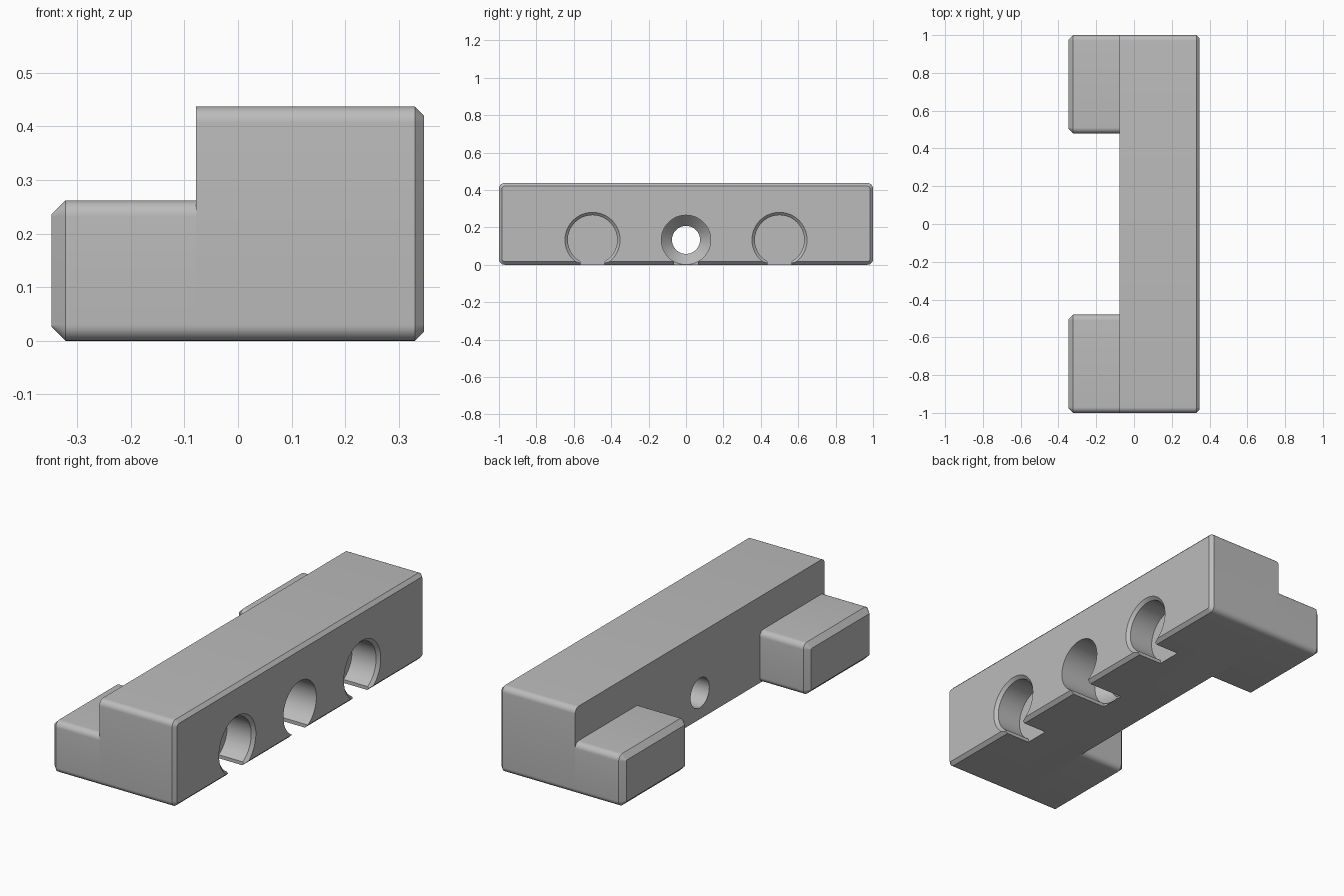
import bpy, bmesh, math

cube = bpy.data.objects.get("Cube")
if cube:
    bpy.data.objects.remove(cube, do_unlink=True)

grey = bpy.data.materials.new("plain grey")
grey.use_nodes = True
COLOUR = (0.5, 0.5, 0.5, 1)
grey.diffuse_color = COLOUR
grey.node_tree.nodes["Principled BSDF"].inputs["Base Color"].default_value = COLOUR

AXIS_Z = 0.133   # height of the hole centres
FACE_X = 0.347   # drilled face of the bar


def loft(name, rings):
    """Skin a list of point rings into a closed solid."""
    bm = bmesh.new()
    rows = [[bm.verts.new(p) for p in ring] for ring in rings]
    n = len(rows[0])
    for a, b in zip(rows, rows[1:]):
        for i in range(n):
            j = (i + 1) % n
            bm.faces.new((a[i], a[j], b[j], b[i]))
    bm.faces.new(rows[0])
    bm.faces.new(rows[-1])
    bmesh.ops.recalc_face_normals(bm, faces=bm.faces)
    mesh = bpy.data.meshes.new(name)
    bm.to_mesh(mesh)
    bm.free()
    mesh.materials.append(grey)
    obj = bpy.data.objects.new(name, mesh)
    bpy.context.collection.objects.link(obj)
    return obj


def rounded_rect(x, y0, y1, z0, z1, r, inset=0, steps=8):
    """Rounded rectangle across x; the inset shrinks it evenly."""
    pts = []
    corners = ((y1 - r, z1 - r), (y0 + r, z1 - r), (y0 + r, z0 + r), (y1 - r, z0 + r))
    for k, (cy, cz) in enumerate(corners):
        for s in range(steps + 1):
            a = math.pi / 2 * (k + s / steps)
            pts.append((x, cy + (r - inset) * math.cos(a), cz + (r - inset) * math.sin(a)))
    return pts


def block(name, x_joint, x_end, size, r, chamfer):
    """Rounded block along x with a chamfered far end."""
    side = math.copysign(chamfer, x_end - x_joint)
    return loft(name, [rounded_rect(x_joint, *size, r),
                       rounded_rect(x_end - side, *size, r),
                       rounded_rect(x_end, *size, r, chamfer)])


def lathe(name, y, profile, n=64):
    """Turned solid about an axis along x, from (x, radius) pairs."""
    turn = [2 * math.pi * i / n for i in range(n)]
    return loft(name, [[(x, y + r * math.cos(a), AXIS_Z + r * math.sin(a)) for a in turn]
                       for x, r in profile])


def cut(target, cutter):
    mod = target.modifiers.new("cut", 'BOOLEAN')
    mod.operation = 'DIFFERENCE'
    mod.solver = 'EXACT'
    mod.object = cutter
    bpy.context.view_layer.objects.active = target
    bpy.ops.object.modifier_apply(modifier=mod.name)
    bpy.data.objects.remove(cutter, do_unlink=True)


def slot(y, depth):
    """Narrow opening through the underside below a hole."""
    w = 0.064
    ring = ((y - w, -0.1), (y + w, -0.1), (y + w, 0.05), (y - w, 0.05))
    return loft("slot_cutter", [[(x, *p) for p in ring] for x in (FACE_X - depth, FACE_X + 0.1)])


# Main bar and the two feet behind it
bar = block("bar", -0.078, FACE_X, (-1, 1, 0, 0.437), 0.03, 0.017)
parts = [bar]
for name, y0, y1 in (("front_foot", -1, -0.48), ("rear_foot", 0.48, 1)):
    parts.append(block(name, -0.078, -0.348, (y0, y1, 0, 0.262), 0.03, 0.026))

# Chamfered blind holes
for y in (-0.5, 0.5):
    cut(bar, lathe("hole_cutter", y, [(FACE_X + 0.02, 0.168), (FACE_X - 0.015, 0.132),
                                      (FACE_X - 0.15, 0.132)]))
    cut(bar, slot(y, 0.149))

# Countersunk through hole in the middle
cut(bar, lathe("screw_cutter", 0, [(FACE_X + 0.05, 0.132), (FACE_X - 0.21, 0.132),
                                   (FACE_X - 0.27, 0.075), (-0.2, 0.075)]))
cut(bar, slot(0, 0.209))

# Smooth the fillets and holes, keep the chamfers crisp
bpy.ops.object.select_all(action='DESELECT')
for obj in parts:
    obj.select_set(True)
bpy.context.view_layer.objects.active = bar
bpy.ops.object.shade_smooth_by_angle(angle=math.radians(25))
